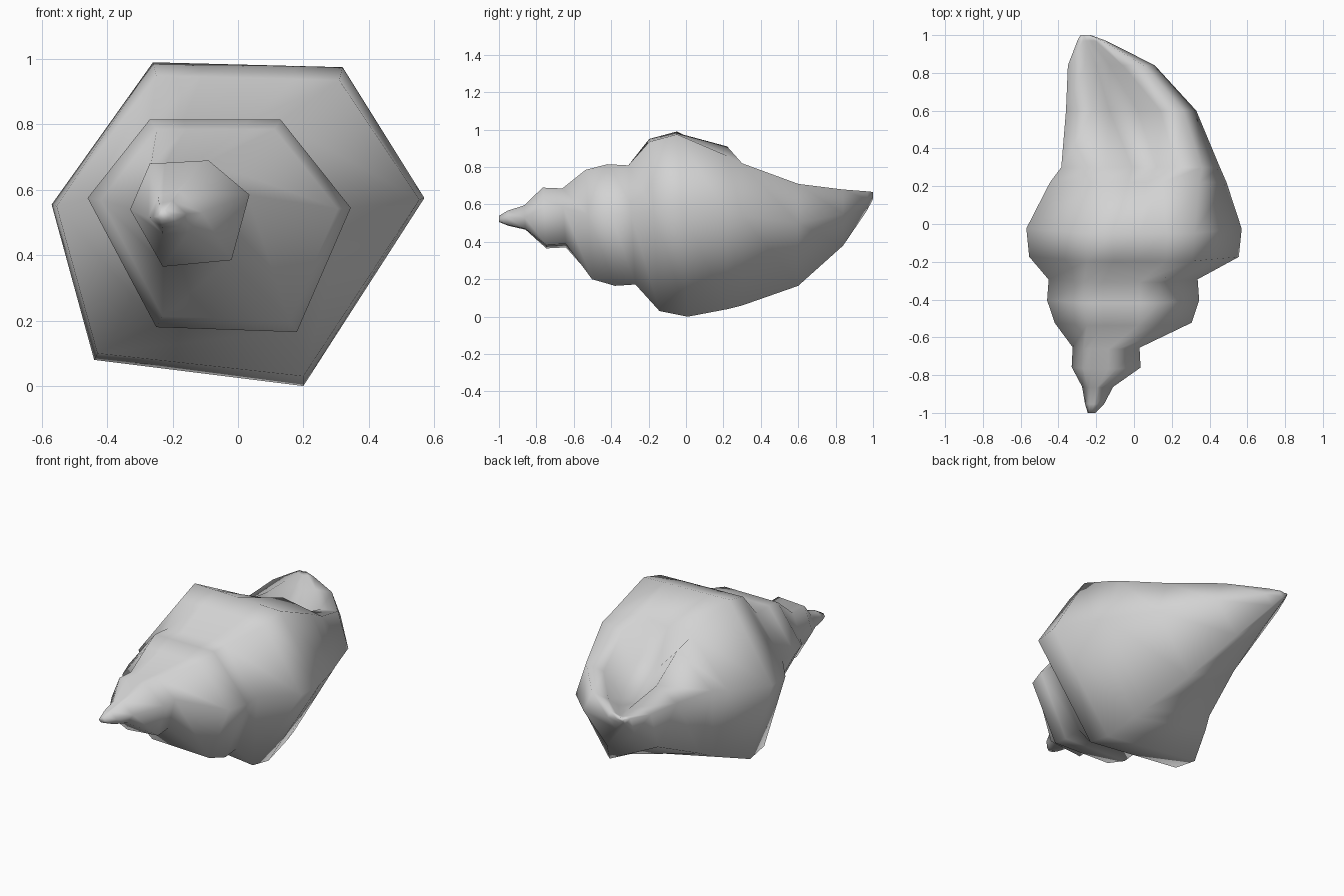
import bpy
import bmesh
from mathutils import Vector

if "Cube" in bpy.data.objects:
    bpy.data.objects.remove(bpy.data.objects["Cube"], do_unlink=True)

# Six-sided whorl outlines as (x, z): top left first, then clockwise
BODY = [(-.26, .99), (.32, .975), (.57, .575), (.2, .0), (-.44, .08), (-.57, .555)]
SHOULDER = [(-.25, .95), (.31, .935), (.555, .57), (.2, .03), (-.43, .1), (-.555, .55)]
MIDDLE = [(-.27, .815), (.13, .815), (.345, .545), (.18, .165), (-.25, .18), (-.46, .575)]
SPIRE = [(-.27, .68), (-.09, .69), (.035, .585), (-.02, .385), (-.23, .365), (-.33, .54)]
TIP = [(-.245, .58), (-.18, .595), (-.11, .53), (-.15, .47), (-.23, .465), (-.275, .515)]
TIP_CENTRE = Vector((-.235, .52))

# Rear outlines: inner lip, two floor points, two edges of the outer lip, then the outside
OVERHANG = [(-.19, .85), (-.03, .86), (.07, .88), (.15, .91), (.345, .86),
            (.49, .55), (.18, .04), (-.34, .15), (-.445, .585)]
OPENING = [(-.15, .78), (-.01, .63), (.12, .64), (.22, .8), (.36, .82),
           (.455, .54), (.17, .06), (-.3, .19), (-.385, .6)]
CANAL = [(-.22, .7), (-.13, .57), (.02, .56), (.14, .69), (.26, .71),
         (.33, .5), (.1, .165), (-.23, .325), (-.36, .63)]
CANAL_END = [(-.26, .67), (-.2, .645), (-.13, .645), (-.06, .665), (.05, .68),
             (.11, .55), (-.05, .38), (-.24, .5), (-.35, .65)]
CANAL_TIP = Vector((-.275, .665))


def outline(points, scale=1.0, centre=None):
    """Scale an outline and give the six-sided ones three extra points on top."""
    pts = [Vector(p) for p in points]
    if centre is None:
        centre = sum(pts, Vector((0, 0))) / len(pts)
    pts = [centre + (p - centre) * scale for p in pts]
    if len(pts) == len(BODY):
        left, right = pts[0], pts[1]
        pts[1:1] = [left.lerp(right, t) for t in (.25, .5, .75)]
    return pts


def leaning(y, z):
    """Tilt the whorls a little so their tops sit further forward."""
    return y - .06 * (z - .5) if -.98 < y < .1 else y


def make_loft(name, sections, material):
    """Join cross-sections along y into one closed, smooth skin."""
    bm = bmesh.new()
    rings = [[bm.verts.new((p.x, leaning(y, p.y), p.y)) for p in pts]
             for y, pts in sections]
    for ring, following in zip(rings, rings[1:]):
        count = len(ring)
        for i in range(count):
            j = (i + 1) % count
            bm.faces.new((ring[i], ring[j], following[j], following[i]))
    for ring in (rings[0], rings[-1]):
        bm.faces.new(ring)
    bmesh.ops.recalc_face_normals(bm, faces=bm.faces[:])
    for face in bm.faces:
        face.smooth = True
    mesh = bpy.data.meshes.new(name)
    bm.to_mesh(mesh)
    bm.free()
    mesh.materials.append(material)
    obj = bpy.data.objects.new(name, mesh)
    bpy.context.collection.objects.link(obj)
    return obj


def make_material(name, colour):
    mat = bpy.data.materials.new(name)
    mat.use_nodes = True
    mat.diffuse_color = colour
    mat.node_tree.nodes["Principled BSDF"].inputs["Base Color"].default_value = colour
    return mat


shell_grey = make_material("shell grey", (.65, .65, .65, 1))

sections = [
    # pointed spire
    (-1.0, outline(TIP, .25, TIP_CENTRE)),
    (-.95, outline(TIP, .62, TIP_CENTRE)),
    (-.86, outline(TIP)),
    (-.755, outline(SPIRE)),
    (-.65, outline(SPIRE, .97)),
    # middle whorl
    (-.52, outline(MIDDLE, .9)),
    (-.4, outline(MIDDLE)),
    (-.29, outline(MIDDLE, .98)),
    # body whorl
    (-.17, outline(SHOULDER)),
    (-.02, outline(BODY)),
    # hollow opening and canal
    (.22, outline(OVERHANG)),
    (.3, outline(OPENING)),
    (.6, outline(CANAL)),
    (.84, outline(CANAL_END)),
    (.97, outline(CANAL_END, .33, CANAL_TIP)),
    (1.0, outline(CANAL_END, .12, CANAL_TIP)),
]
make_loft("conch_shell", sections, shell_grey)
